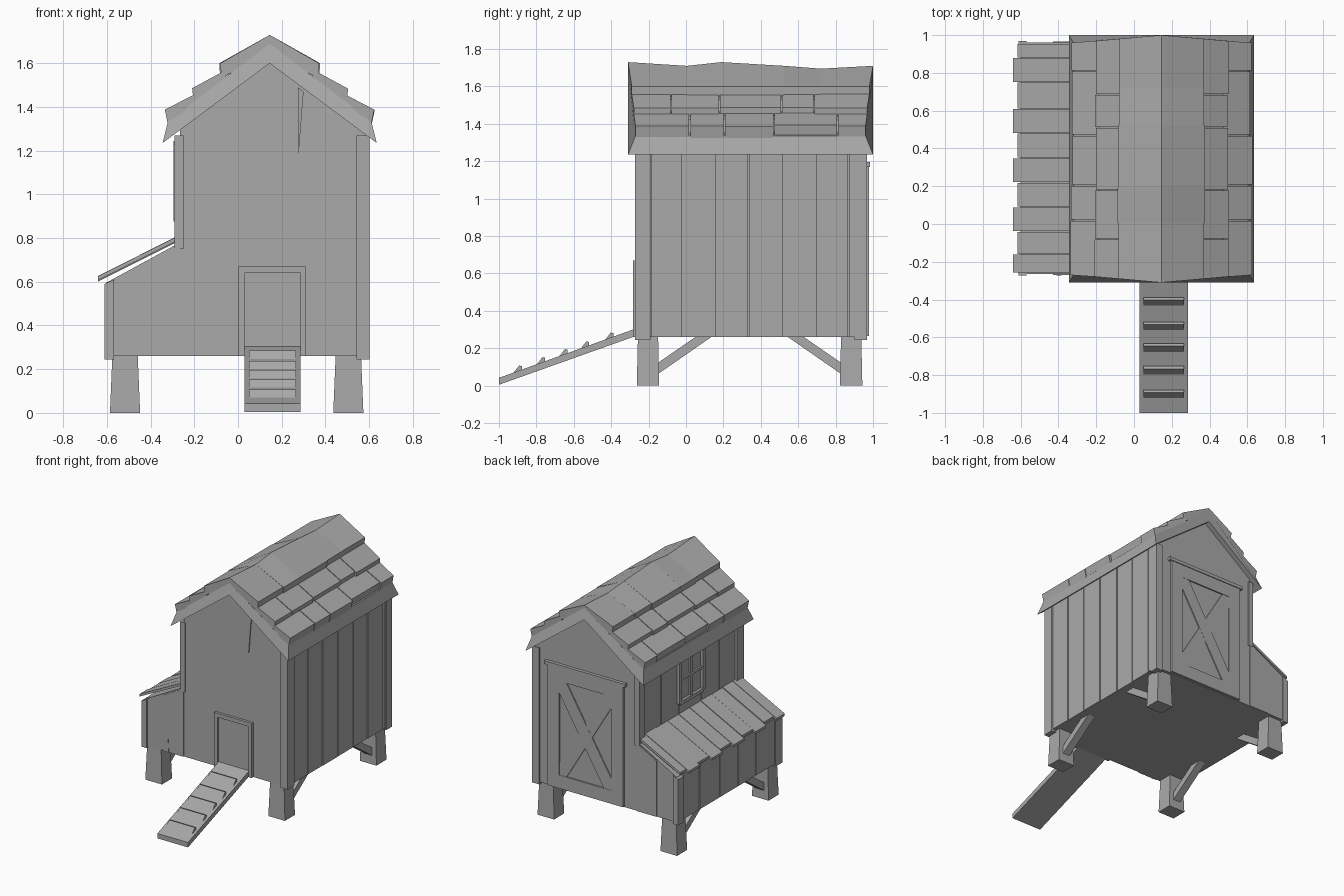
import bpy
import bmesh
import random

random.seed(4)
if "Cube" in bpy.data.objects:
    bpy.data.objects.remove(bpy.data.objects["Cube"])

wood = bpy.data.materials.new("weathered_grey")
wood.use_nodes = True
GREY = (0.4, 0.4, 0.4, 1)
wood.diffuse_color = GREY
wood.node_tree.nodes["Principled BSDF"].inputs["Base Color"].default_value = GREY

CX = 0.145                  # ridge line
FRONT, BACK = -0.27, 0.96   # wall planes
MID = (FRONT + BACK) / 2
FLOOR = 0.26


def loft(name, ring_a, ring_b):
    """Solid between two matching rings of 3D points."""
    bm = bmesh.new()
    a = [bm.verts.new(p) for p in ring_a]
    b = [bm.verts.new(p) for p in ring_b]
    bm.faces.new(a)
    bm.faces.new(b[::-1])
    for i in range(len(a)):
        j = (i + 1) % len(a)
        bm.faces.new((a[j], a[i], b[i], b[j]))
    bmesh.ops.recalc_face_normals(bm, faces=bm.faces)
    mesh = bpy.data.meshes.new(name)
    bm.to_mesh(mesh)
    bm.free()
    mesh.materials.append(wood)
    ob = bpy.data.objects.new(name, mesh)
    bpy.context.collection.objects.link(ob)
    return ob


def along_y(name, pts, y0, y1):
    return loft(name, [(x, y0, z) for x, z in pts], [(x, y1, z) for x, z in pts])


def along_x(name, pts, x0, x1):
    return loft(name, [(x0, y, z) for y, z in pts], [(x1, y, z) for y, z in pts])


def box(name, x0, x1, y0, y1, z0, z1):
    return along_y(name, [(x0, z0), (x1, z0), (x1, z1), (x0, z1)], y0, y1)


def pairs(seq):
    return zip(seq, seq[1:])


# Main house with nest box as one solid
along_y("house_body", [(-0.595, FLOOR), (0.585, FLOOR), (0.585, 1.28), (CX, 1.62),
                       (-0.265, 1.3), (-0.265, 0.78), (-0.595, 0.6)], FRONT + 0.006, BACK)

# Planks on the right wall
right_seams = [-0.19, -0.02, 0.155, 0.335, 0.52, 0.69, 0.87, 0.95]
for y0, y1 in pairs(right_seams):
    box("right_plank", 0.57, 0.596 + random.uniform(-0.004, 0.004),
        y0 + 0.004, y1 - 0.004, FLOOR, 1.27)

# Planks on the left upper wall and on the nest box side
for y0, y1 in pairs([-0.2, 0.0, 0.21, 0.48, 0.69, 0.9]):
    box("left_plank", -0.275, -0.25, y0 + 0.004, y1 - 0.004, 0.76, 1.27)
for y0, y1 in pairs([-0.2, 0.03, 0.24, 0.46, 0.7, 0.9]):
    box("nest_plank", -0.602, -0.58, y0 + 0.004, y1 - 0.004, FLOOR, 0.6)

# Corner boards
for y0, y1 in ((FRONT - 0.002, -0.19), (0.9, BACK + 0.008)):
    box("right_corner_board", 0.542, 0.602, y0, y1, 0.245, 1.27)
    box("left_corner_board", -0.29, -0.25, y0, y1, 0.75, 1.27)
    along_y("nest_corner_board", [(-0.612, 0.245), (-0.568, 0.245),
                                  (-0.568, 0.61), (-0.612, 0.59)], y0, y1)

# Nest box end panels, front and back
for y0, y1 in ((FRONT, FRONT + 0.02), (BACK - 0.02, BACK + 0.005)):
    along_y("nest_end_panel", [(-0.43, FLOOR), (-0.265, FLOOR), (-0.265, 0.77),
                               (-0.43, 0.68)], y0, y1)

# Splits in the boards
y0, y1 = FRONT - 0.001, FRONT + 0.007
along_y("gable_split", [(0.275, 1.49), (0.3, 1.47), (0.278, 1.19)], y0, y1)
along_y("nest_split", [(-0.41, FLOOR), (-0.39, 0.36), (-0.385, FLOOR)], y0 - 0.002, y1)

# Nest box roof boards
roof_seams = [-0.26, -0.16, -0.04, 0.09, 0.22, 0.35, 0.48, 0.61, 0.75, 0.88, 0.955]
for i, (y0, y1) in enumerate(pairs(roof_seams)):
    end = -0.64 if i % 2 == 0 else -0.618
    lift = random.uniform(-0.004, 0.004)
    z = 0.605 + (end + 0.64) * 0.53 + lift
    along_y("nest_roof_board", [(end, z), (-0.27, 0.79 + lift), (-0.27, 0.81 + lift),
                                (end, z + 0.018)], y0 + 0.002, y1 - 0.002)


# Roof rings: offsets from the ridge, ends lean inward toward the eaves
def roof_ring(pts, y, lean):
    return [(CX + o, y + lean * 0.04 * min(abs(o) / 0.455, 1), z) for o, z in pts]


def base_ring(y, lean):
    low = [(CX + o, y, z) for o, z in ((-0.49, 1.235), (0, 1.6), (0.49, 1.235))]
    return low + roof_ring([(0.465, 1.335), (0, 1.69), (-0.465, 1.335)], y, lean)


loft("roof_base", base_ring(-0.31, 1), base_ring(1.0, -1))

# Two lower rows of shingles on each slope
rows = (
    ([(0.475, 1.39), (0.462, 1.325), (0.33, 1.39), (0.33, 1.465)],
     [-0.31, 0.02, 0.205, 0.47, 0.81, 1.0]),
    ([(0.352, 1.487), (0.345, 1.42), (0.2, 1.5), (0.2, 1.57)],
     [-0.31, -0.08, 0.18, 0.51, 0.685, 1.0]),
)
for profile, seams in rows:
    for side in (-1, 1):
        for y0, y1 in pairs(seams):
            d = random.uniform(-0.008, 0.008)
            pts = [(side * (o + d * (k < 2)), z - d * 0.5 * (k == 0))
                   for k, (o, z) in enumerate(profile)]
            lean_a = 1 if y0 < -0.3 else 0
            lean_b = -1 if y1 > 0.99 else 0
            loft("shingle", roof_ring(pts, y0 + 0.003 * (1 - lean_a), lean_a),
                 roof_ring(pts, y1 - 0.003 * (1 + lean_b), lean_b))

# Ridge caps with a sagging ridge line
ridge = [(-0.31, 1.73), (0.005, 1.71), (0.19, 1.73), (0.525, 1.71), (0.72, 1.695), (1.0, 1.71)]
for (y0, z0), (y1, z1) in pairs(ridge):
    d = random.uniform(-0.008, 0.008)
    rings = []
    for y, z in ((y0, z0), (y1, z1)):
        lean = 1 if y < -0.3 else -1 if y > 0.99 else 0
        rings.append(roof_ring([(-0.225 - d, 1.6), (-0.22 - d, 1.53), (0, 1.66),
                                (0.22 + d, 1.53), (0.225 + d, 1.6), (0, z)], y, lean))
    loft("ridge_cap", rings[0], rings[1])

# Front hatch with its frame
box("hatch_panel", 0.03, 0.285, FRONT - 0.004, FRONT + 0.01, FLOOR, 0.64)
for x0, x1 in ((0.0, 0.03), (0.285, 0.312)):
    box("hatch_jamb", x0, x1, FRONT - 0.014, FRONT + 0.01, FLOOR, 0.64)
box("hatch_lintel", 0.0, 0.312, FRONT - 0.014, FRONT + 0.01, 0.64, 0.67)

# Ramp with wedge rungs
along_x("ramp", [(-1.0, 0.005), (-1.0, 0.042), (FRONT, 0.305), (FRONT, 0.265)], 0.03, 0.285)
for y in (-0.9, -0.775, -0.655, -0.54, -0.41):
    z = 0.042 + (y + 1.0) * 0.36
    along_x("ramp_rung", [(y - 0.025, z - 0.012), (y + 0.008, z + 0.03),
                          (y + 0.022, z + 0.026), (y + 0.022, z)], 0.05, 0.265)

# Back door: slab, raised frame and crossed braces
L, R, B, T = -0.16, 0.47, 0.265, 1.17
box("door_slab", L, R, BACK - 0.01, BACK + 0.008, B, T)
box("door_head", L - 0.02, R + 0.02, BACK - 0.01, BACK + 0.024, T, T + 0.025)
for x0, x1 in ((L, L + 0.1), (R - 0.1, R)):
    box("door_stile", x0, x1, BACK, BACK + 0.018, B, T)
for z0 in (B, T - 0.1):
    box("door_rail", L + 0.1, R - 0.1, BACK, BACK + 0.018, z0, z0 + 0.1)
xa, xb, za, zb = L + 0.1, R - 0.1, B + 0.1, T - 0.1
for x0, x1, depth in ((xa, xb, 0.016), (xb, xa, 0.015)):
    s = 0.06 if x1 > x0 else -0.06
    along_y("door_brace", [(x0, za), (x0 + s, za), (x1, zb - 0.09), (x1, zb),
                           (x1 - s, zb), (x0, za + 0.09)], BACK, BACK + depth)

# Window above the nest box
WY, WZ, HW, HH = MID, 1.06, 0.14, 0.17
for s in (-1, 1):
    y, z = WY + s * HW, WZ + s * HH
    box("window_side", -0.295, -0.26, y - 0.014, y + 0.014, WZ - HH, WZ + HH)
    box("window_rail", -0.295, -0.26, WY - HW, WY + HW, z - 0.014, z + 0.014)
box("window_mullion", -0.288, -0.26, WY - 0.01, WY + 0.01, WZ - HH, WZ + HH)
box("window_crossbar", -0.288, -0.26, WY - HW, WY + HW, WZ - 0.01, WZ + 0.01)

# Tapered legs and diagonal braces
for lx in (-0.517, 0.505):
    for ly, inward in ((-0.203, 1), (0.883, -1)):
        rings = []
        for z, hx, hy in ((0, 0.069, 0.06), (FLOOR + 0.005, 0.058, 0.054)):
            rings.append([(lx + a * hx, ly + b * hy, z)
                          for a, b in ((-1, -1), (1, -1), (1, 1), (-1, 1))])
        loft("leg", rings[0], rings[1])
        along_x("leg_brace", [(ly + inward * d, z) for d, z in
                              ((0.05, 0.06), (0.05, 0.12), (0.26, FLOOR + 0.005),
                               (0.345, FLOOR + 0.005))], lx - 0.03, lx + 0.03)
